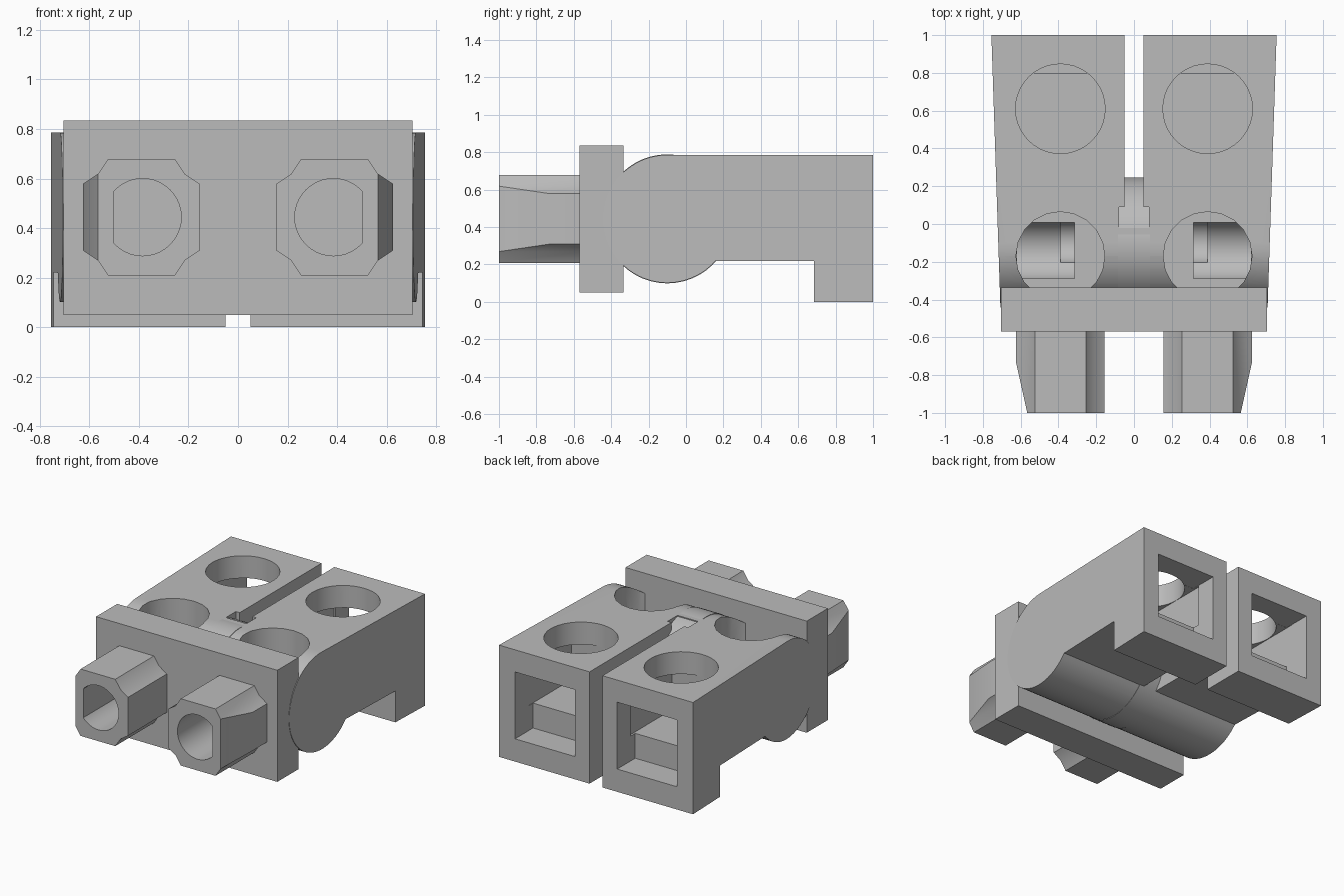
import bpy
import bmesh
from math import sin, cos, radians, pi
from mathutils import Matrix, Vector

default = bpy.data.objects.get("Cube")
if default:
    bpy.data.objects.remove(default, do_unlink=True)

grey = bpy.data.materials.new("plain grey")
grey.use_nodes = True
grey.diffuse_color = (0.5, 0.5, 0.5, 1)
grey.node_tree.nodes["Principled BSDF"].inputs["Base Color"].default_value = (0.5, 0.5, 0.5, 1)


def add_object(name, bm):
    bmesh.ops.recalc_face_normals(bm, faces=bm.faces)
    mesh = bpy.data.meshes.new(name)
    bm.to_mesh(mesh)
    bm.free()
    mesh.materials.append(grey)
    obj = bpy.data.objects.new(name, mesh)
    bpy.context.collection.objects.link(obj)
    return obj


def loft(name, start, end):
    """Closed solid between two matching outlines."""
    bm = bmesh.new()
    a = [bm.verts.new(p) for p in start]
    b = [bm.verts.new(p) for p in end]
    bm.faces.new(a)
    bm.faces.new(b)
    for i in range(len(a)):
        j = (i + 1) % len(a)
        bm.faces.new((a[i], a[j], b[j], b[i]))
    return add_object(name, bm)


def box(name, x, y, z):
    ends = [[(px, y[i], z[j]) for i, j in ((0, 0), (1, 0), (1, 1), (0, 1))] for px in x]
    return loft(name, *ends)


def cylinder(name, centre, radius, length, axis, sides=40):
    bm = bmesh.new()
    turn = Vector((0, 0, 1)).rotation_difference(Vector(axis)).to_matrix().to_4x4()
    bmesh.ops.create_cone(bm, cap_ends=True, segments=sides, radius1=radius, radius2=radius,
                          depth=length, matrix=Matrix.Translation(centre) @ turn)
    return add_object(name, bm)


def activate(obj):
    bpy.ops.object.select_all(action='DESELECT')
    obj.select_set(True)
    bpy.context.view_layer.objects.active = obj


def cut(target, cutter, operation='DIFFERENCE'):
    mod = target.modifiers.new("cut", 'BOOLEAN')
    mod.operation = operation
    mod.solver = 'EXACT'
    mod.object = cutter
    activate(target)
    bpy.ops.object.modifier_apply(modifier=mod.name)
    bpy.data.objects.remove(cutter, do_unlink=True)


def mirrored(s, low, high):
    return sorted((s * low, s * high))


X, Y, Z = (1, 0, 0), (0, 1, 0), (0, 0, 1)
AXLE_Y, AXLE_Z, AXLE_R = -0.1, 0.444, 0.342

# Body: rounded hinge nose, flat top and rear foot, widening to the back
profile = [(1, 0), (1, 0.786)]
for i in range(41):
    t = radians(90 + 229 * i / 40)
    profile.append((AXLE_Y + AXLE_R * cos(t), AXLE_Z + AXLE_R * sin(t)))
profile += [(0.685, 0.22), (0.685, 0)]


def half_width(y):
    return 0.718 + 0.037 * y if y > 0 else 0.718 + 0.027 * y


def taper(y):
    return 0.707 + 0.048 * (y + 0.45) / 1.45


body = loft("body", [(-taper(y), y, z) for y, z in profile],
            [(taper(y), y, z) for y, z in profile])

# Central slot, wider next to the axle
cut(body, box("slot", (-0.05, 0.05), (0, 1.2), (-0.2, 1)))
cut(body, box("slot_mouth", (-0.08, 0.08), (-0.02, 0.09), (-0.2, 1)))

for s in (-1, 1):
    # Rear socket with a raised inner floor, open to a round hole above
    cut(body, box("socket", mirrored(s, 0.165, 0.63), (0.8, 1.1), (0.16, 0.63)))
    cut(body, box("socket_step", mirrored(s, 0.152, 0.632), (0.37, 0.85), (0.335, 0.629)))
    cut(body, cylinder("rear_hole", (s * 0.39, 0.61, 0.75), 0.237, 0.4, Z))
    # Front hole with a trough-shaped floor
    cut(body, cylinder("front_hole", (s * 0.39, -0.17, 0.75), 0.235, 0.5, Z, 20))
    cut(body, cylinder("trough", (s * 0.4675, -0.14, 0.44), 0.16, 0.305, X))
    cut(body, cylinder("groove", (s * 0.3525, -0.095, 0.33), 0.115, 0.075, X))

axle = cylinder("axle_core", (0, AXLE_Y, AXLE_Z), AXLE_R + 0.003, 0.17, X, 48)

# Front plate
plate = box("front_plate", (-0.705, 0.705), (-0.57, -0.335), (0.05, 0.835))

# Pegs: hollow blocks with scooped corners and a tapered outer side
for s, side in ((-1, "right"), (1, "left")):
    quarter = [(0.235, 0.135), (0.175, 0.175), (0.135, 0.235)]
    outline = quarter + [(-x, z) for x, z in reversed(quarter)]
    outline += [(-x, -z) for x, z in quarter] + [(x, -z) for x, z in reversed(quarter)]
    ends = [[(s * (0.39 + x), y, 0.444 + z) for x, z in outline] for y in (-1, -0.56)]
    peg = loft(side + "_peg", *ends)
    wedge = [(0.625, -0.73), (0.565, -1), (0.543, -1.1), (0.8, -1.1), (0.8, -0.73)]
    cut(peg, loft("wedge", *[[(s * x, y, z) for x, y in wedge] for z in (0, 1)]))
    bore = cylinder("bore", (s * 0.385, -0.8, 0.444), 0.156, 0.48, Y)
    cut(bore, box("bore_flat", mirrored(s, 0.503, 0.7), (-1.2, -0.4), (0, 1)))
    cut(peg, bore)
    activate(peg)
    bpy.ops.object.shade_smooth_by_angle(angle=radians(25))

for part in (body, axle):
    activate(part)
    bpy.ops.object.shade_smooth_by_angle(angle=radians(25))
